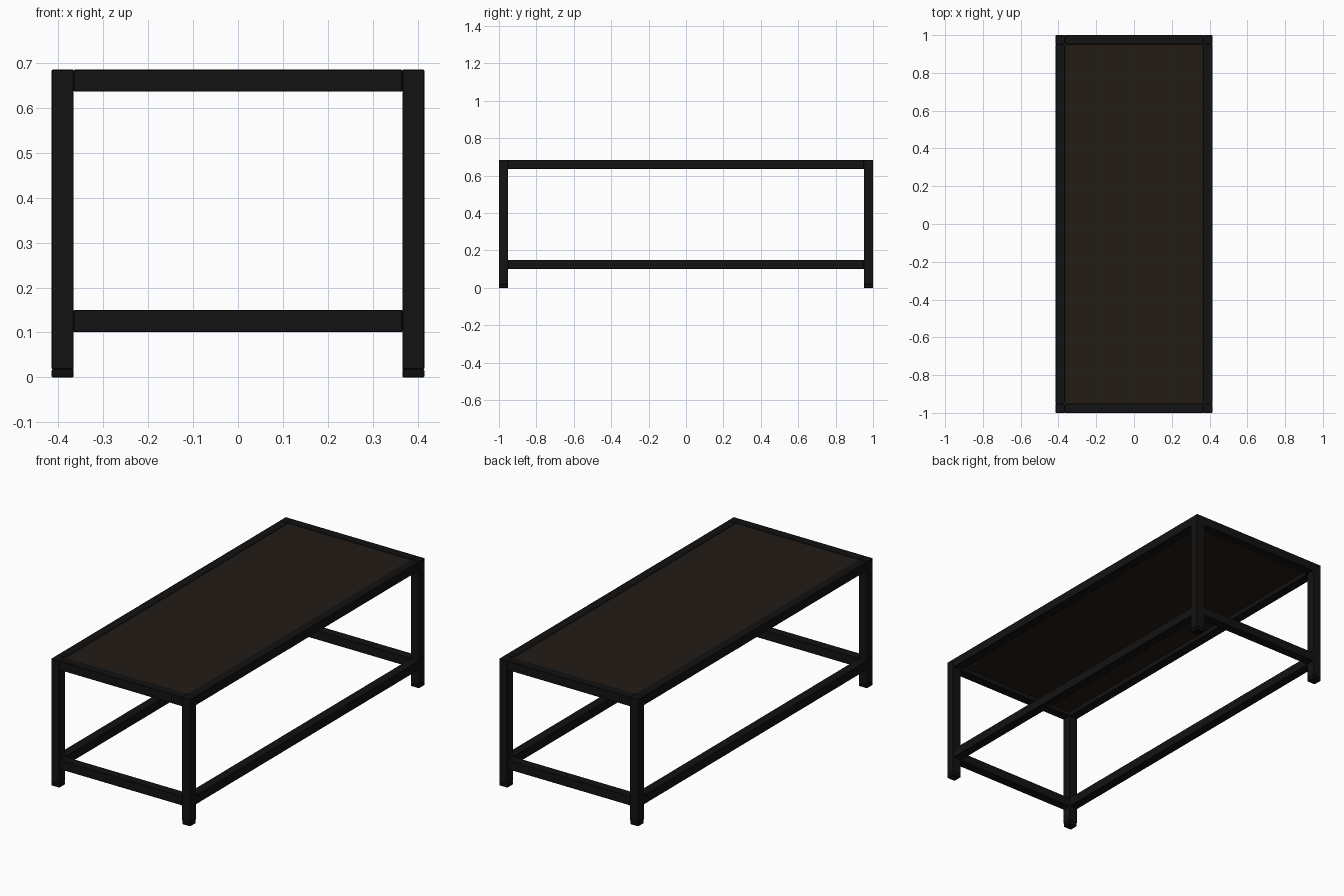
import bpy

if "Cube" in bpy.data.objects:
    bpy.data.objects.remove(bpy.data.objects["Cube"])

X, Y, H = 0.415, 1.0, 0.685   # half width, half length, height
T = 0.049                     # square tube size
FOOT = 0.018                  # foot cap height


def material(name, color):
    m = bpy.data.materials.new(name)
    m.diffuse_color = (*color, 1)
    m.use_nodes = True
    m.node_tree.nodes["Principled BSDF"].inputs["Base Color"].default_value = m.diffuse_color
    return m


metal = material("black_metal", (0.006, 0.006, 0.006))
wood = material("dark_wood", (0.017, 0.0115, 0.008))
rubber = material("black_rubber", (0.004, 0.004, 0.004))


def box(name, lo, hi, mat, bevel=0.0, segments=1):
    bpy.ops.mesh.primitive_cube_add(
        size=1, location=[(a + b) / 2 for a, b in zip(lo, hi)])
    o = bpy.context.object
    o.name = name
    o.scale = [b - a for a, b in zip(lo, hi)]
    bpy.ops.object.transform_apply(location=False, rotation=False, scale=True)
    o.data.materials.append(mat)
    if bevel:
        b = o.modifiers.new("bevel", "BEVEL")
        b.width = bevel
        b.segments = segments
    return o


xi, yi = X - T, Y - T  # inner faces of the legs

# Legs and foot caps
for sx, side in ((-1, "left"), (1, "right")):
    for sy, end in ((-1, "front"), (1, "back")):
        cx, cy, r = sx * (X - T / 2), sy * (Y - T / 2), T / 2
        box(f"{end}_{side}_leg", (cx - r, cy - r, FOOT),
            (cx + r, cy + r, H), metal, 0.0015)
        box(f"{end}_{side}_foot", (cx - r, cy - r, 0),
            (cx + r, cy + r, FOOT), rubber, 0.003, 2)

# Upper frame rails and lower stretchers
for z, kind in ((H - T, "top_rail"), (0.101, "stretcher")):
    for s, side, end in ((-1, "left", "front"), (1, "right", "back")):
        cx, cy, r = s * (X - T / 2), s * (Y - T / 2), T / 2
        box(f"{side}_{kind}", (cx - r, -yi, z), (cx + r, yi, z + T), metal, 0.0015)
        box(f"{end}_{kind}", (-xi, cy - r, z), (xi, cy + r, z + T), metal, 0.0015)

# Inset table top
box("table_top", (-xi, -yi, H - 0.023), (xi, yi, H - 0.003), wood)
